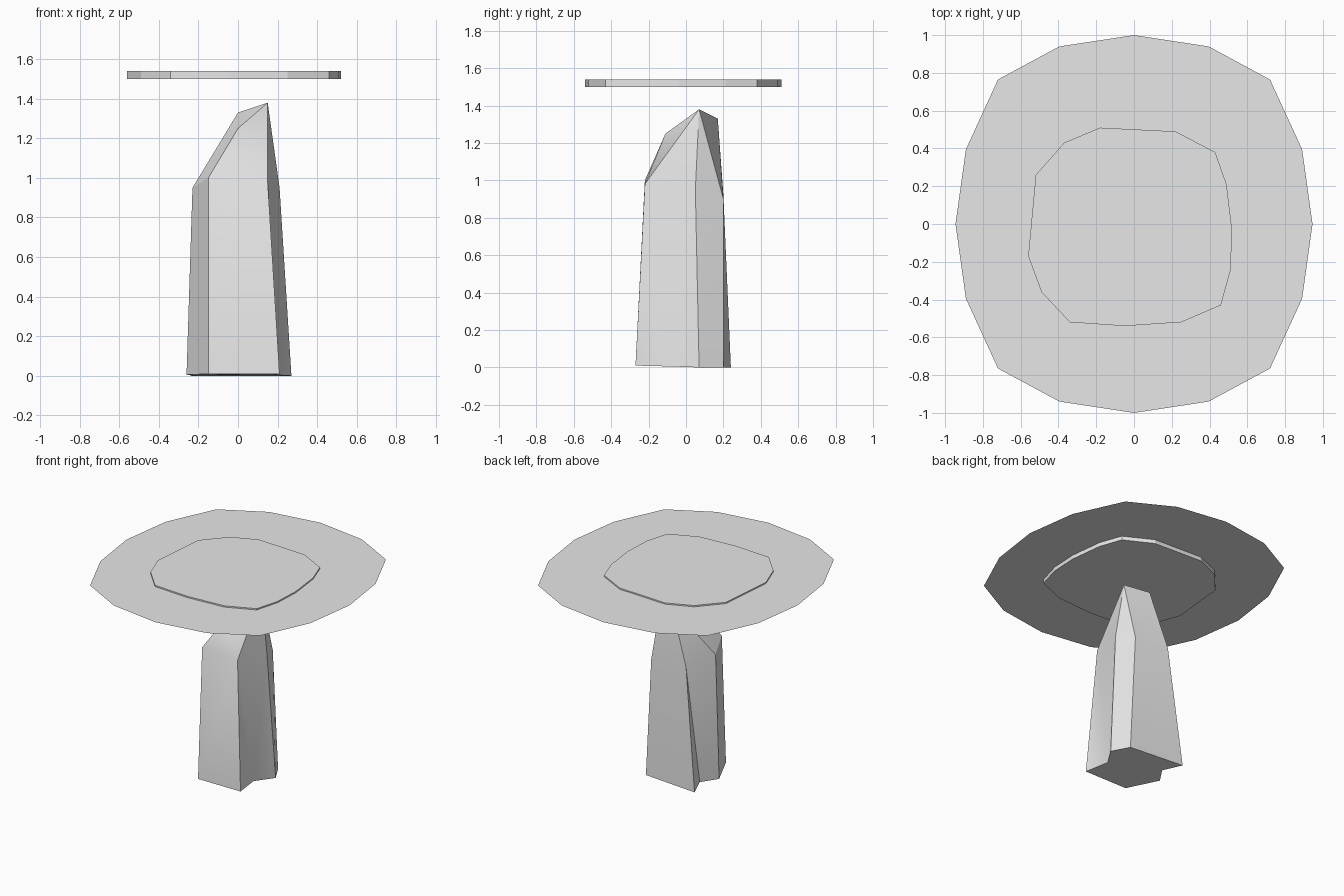
import bpy, math

if "Cube" in bpy.data.objects:
    bpy.data.objects.remove(bpy.data.objects["Cube"])

grey = bpy.data.materials.new("stone grey")
grey.diffuse_color = (0.8, 0.8, 0.8, 1)
grey.use_nodes = True
grey.node_tree.nodes["Principled BSDF"].inputs["Base Color"].default_value = grey.diffuse_color


def build(name, verts, faces, smooth=False):
    mesh = bpy.data.meshes.new(name)
    mesh.from_pydata(verts, [], faces)
    mesh.materials.append(grey)
    ob = bpy.data.objects.new(name, mesh)
    bpy.context.collection.objects.link(ob)
    bpy.context.view_layer.objects.active = ob
    ob.select_set(True)
    # make the winding consistent, outwards
    bpy.ops.object.mode_set(mode='EDIT')
    bpy.ops.mesh.select_all(action='SELECT')
    bpy.ops.mesh.normals_make_consistent(inside=False)
    bpy.ops.object.mode_set(mode='OBJECT')
    if smooth:
        bpy.ops.object.shade_smooth_by_angle(angle=math.radians(30))
    ob.select_set(False)
    return ob


# Crystal: notched base outline, then shoulder corners, then three tips
base = [(-.15, -.27, .01), (.21, -.27, .01), (.18, -.07, .005), (.27, .07, 0),
        (.20, .20, 0), (-.24, .24, 0), (-.18, .09, .005), (-.26, -.03, .005)]
shoulder = [(-.15, -.22, 1.0), (.15, -.22, .98), (.21, .05, .95),
            (.155, .20, .90), (-.14, .20, .92), (-.23, -.03, .95)]
tips = [(0, -.11, 1.25), (.15, .07, 1.38), (0, .17, 1.33)]
FL, FR, R, BR, BL, L = range(8, 14)
T1, T2, T3 = 14, 15, 16
crystal_faces = [
    tuple(range(8)),                                              # underside
    (0, 1, FR, FL), (4, 5, BL, BR), (3, 4, BR, R), (7, 0, FL, L),  # walls
    (1, 2, FR), (2, 3, R, FR), (5, 6, BL), (6, 7, L, BL),          # notches
    (FL, FR, T1), (FR, T2, T1), (FR, R, T2), (R, BR, T2),          # facets
    (BR, BL, T3, T2), (BL, L, T3), (L, FL, T1), (L, T1, T3),
    (T1, T2, T3)]
build("crystal", base + shoulder + tips, crystal_faces, smooth=True)

# Floating slab: irregular outline with a small thickness
outline = [(.43, .38), (.49, .21), (.52, -.04), (.51, -.25), (.46, -.43),
           (.25, -.52), (-.05, -.54), (-.34, -.52), (-.49, -.36), (-.56, -.17),
           (-.52, .26), (-.37, .43), (-.18, .51), (.22, .49)]
n = len(outline)
slab_verts = [(x, y, z) for z in (1.50, 1.54) for x, y in outline]
slab_faces = [tuple(range(n)), tuple(range(n, 2 * n))]
slab_faces += [(i, (i + 1) % n, (i + 1) % n + n, i + n) for i in range(n)]
build("floating_slab", slab_verts, slab_faces)

# Thin sixteen-sided disc passing through the slab
quarter = [(.945, 0), (.89, .395), (.72, .765), (.395, .94), (0, 1)]
half = quarter + [(-x, y) for x, y in quarter[-2::-1]]
rim = half + [(x, -y) for x, y in half[-2:0:-1]]
disc = build("disc", [(x, y, 1.53) for x, y in rim], [tuple(range(len(rim)))])
if disc.data.polygons[0].normal.z < 0:
    disc.data.flip_normals()
